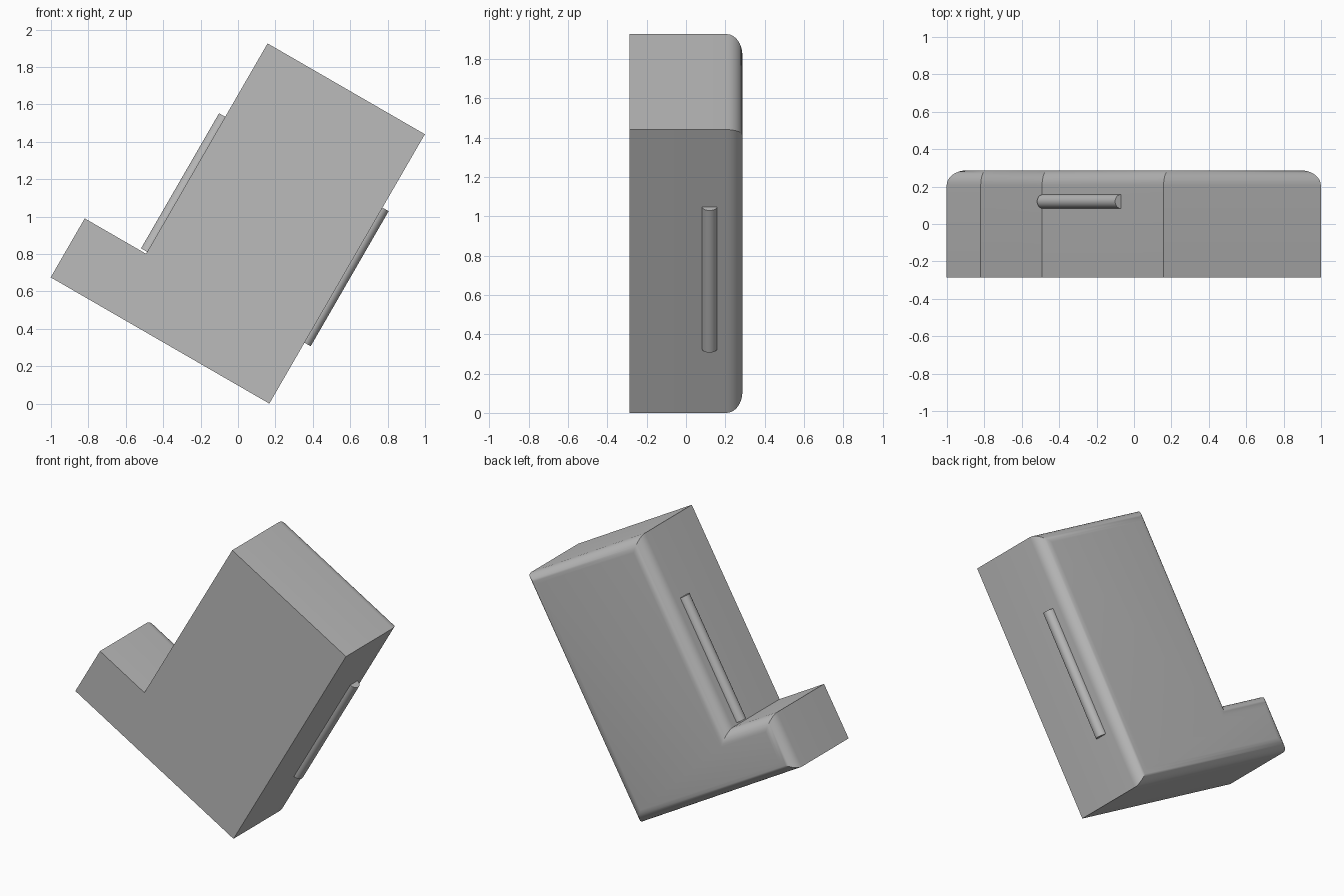
import bpy
import bmesh
from math import radians
from mathutils import Matrix

cube = bpy.data.objects.get("Cube")
if cube:
    bpy.data.objects.remove(cube, do_unlink=True)

TILT = Matrix.Rotation(radians(30), 4, 'Y')
HALF_DEPTH = 0.287
LEFT, RIGHT, BOTTOM, TOP = -0.826, 0.145, 0.084, 1.747
FOOT_END, FOOT_TOP = -1.205, 0.448

grey = bpy.data.materials.new("plain grey")
grey.diffuse_color = (0.5, 0.5, 0.5, 1)
grey.use_nodes = True
grey.node_tree.nodes["Principled BSDF"].inputs["Base Color"].default_value = grey.diffuse_color


def add_object(name, bm):
    """Turn an upright bmesh into a tilted, smooth-shaded object."""
    bm.transform(TILT)
    bmesh.ops.recalc_face_normals(bm, faces=bm.faces)
    mesh = bpy.data.meshes.new(name)
    bm.to_mesh(mesh)
    bm.free()
    mesh.materials.append(grey)
    obj = bpy.data.objects.new(name, mesh)
    bpy.context.collection.objects.link(obj)
    bpy.ops.object.select_all(action='DESELECT')
    obj.select_set(True)
    bpy.context.view_layer.objects.active = obj
    bpy.ops.object.shade_smooth_by_angle(angle=radians(30))


# L-shaped body: flat front, rounded rim around the back
outline = [(FOOT_END, BOTTOM), (RIGHT, BOTTOM), (RIGHT, TOP),
           (LEFT, TOP), (LEFT, FOOT_TOP), (FOOT_END, FOOT_TOP)]
bm = bmesh.new()
front = bm.faces.new([bm.verts.new((x, -HALF_DEPTH, z)) for x, z in outline])
extruded = bmesh.ops.extrude_face_region(bm, geom=[front], use_keep_orig=True)
back = [v for v in extruded["geom"] if isinstance(v, bmesh.types.BMVert)]
bmesh.ops.translate(bm, verts=back, vec=(0, 2 * HALF_DEPTH, 0))
rim = [e for e in bm.edges if all(v.co.y > 0 for v in e.verts)]
bmesh.ops.bevel(bm, geom=rim, offset=0.08, segments=8, profile=0.5, affect='EDGES')
add_object("body", bm)

# Half-sunk rods along the two long sides
for name, x in (("left_rod", RIGHT), ("right_rod", LEFT)):
    bm = bmesh.new()
    bmesh.ops.create_cone(bm, cap_ends=True, segments=32, radius1=0.038, radius2=0.038,
                          depth=0.834, matrix=Matrix.Translation((x, 0.12, 0.877)))
    add_object(name, bm)
